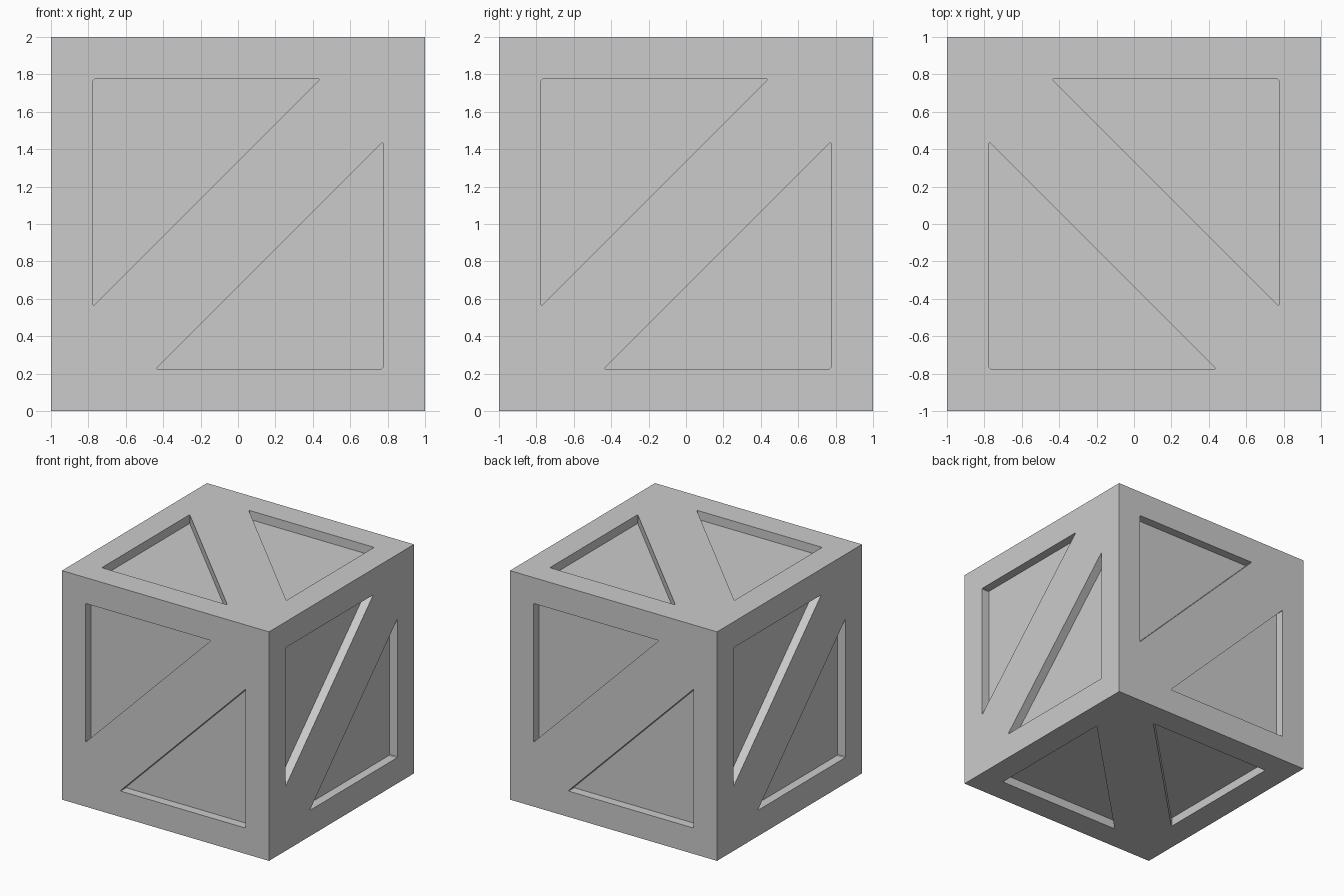
import bpy, bmesh
from math import radians
from mathutils import Matrix

if "Cube" in bpy.data.objects:
    bpy.data.objects.remove(bpy.data.objects["Cube"])

EDGE = 0.774     # inner border of the outer frame
BRACE = 0.335    # diagonal brace offset
DEPTH = 0.077    # recess depth


def rot(deg, axis):
    return Matrix.Rotation(radians(deg), 4, axis)


def add_recess(bm, matrix):
    # triangular prism cutting into the front (-y) face, tiny eased corners
    tmp = bmesh.new()
    pts = [(-EDGE, EDGE), (-EDGE, BRACE - EDGE), (EDGE - BRACE, EDGE)]
    face = tmp.faces.new([tmp.verts.new((x, -1.1, z)) for x, z in pts])
    ext = bmesh.ops.extrude_face_region(tmp, geom=[face])
    moved = [g for g in ext["geom"] if isinstance(g, bmesh.types.BMVert)]
    bmesh.ops.translate(tmp, verts=moved, vec=(0, 0.1 + DEPTH, 0))
    sides = [e for e in tmp.edges if abs(e.verts[0].co.y - e.verts[1].co.y) > 0.01]
    bmesh.ops.bevel(tmp, geom=sides, offset=0.006, segments=1, affect='EDGES')
    bmesh.ops.recalc_face_normals(tmp, faces=tmp.faces[:])
    tmp.transform(matrix)
    mesh = bpy.data.meshes.new("recess")
    tmp.to_mesh(mesh)
    tmp.free()
    bm.from_mesh(mesh)
    bpy.data.meshes.remove(mesh)


# crate body
bpy.ops.mesh.primitive_cube_add(size=2, location=(0, 0, 1))
crate = bpy.context.object
crate.name = "crate"

# two triangular recesses per face
bm = bmesh.new()
faces = [rot(a, 'Z') for a in (0, 90, 180, 270)]
faces += [rot(90, 'Z') @ rot(a, 'X') for a in (-90, 90)]
for m in faces:
    for flip in (0, 180):
        add_recess(bm, Matrix.Translation((0, 0, 1)) @ m @ rot(flip, 'Y'))
mesh = bpy.data.meshes.new("recess_cutter")
bm.to_mesh(mesh)
bm.free()
cutter = bpy.data.objects.new("recess_cutter", mesh)
bpy.context.collection.objects.link(cutter)
cutter.hide_render = True

# carve the recesses, then drop the cutter
mod = crate.modifiers.new("recesses", 'BOOLEAN')
mod.operation = 'DIFFERENCE'
mod.solver = 'EXACT'
mod.object = cutter
bpy.context.view_layer.objects.active = crate
bpy.ops.object.modifier_apply(modifier=mod.name)
bpy.data.objects.remove(cutter)
